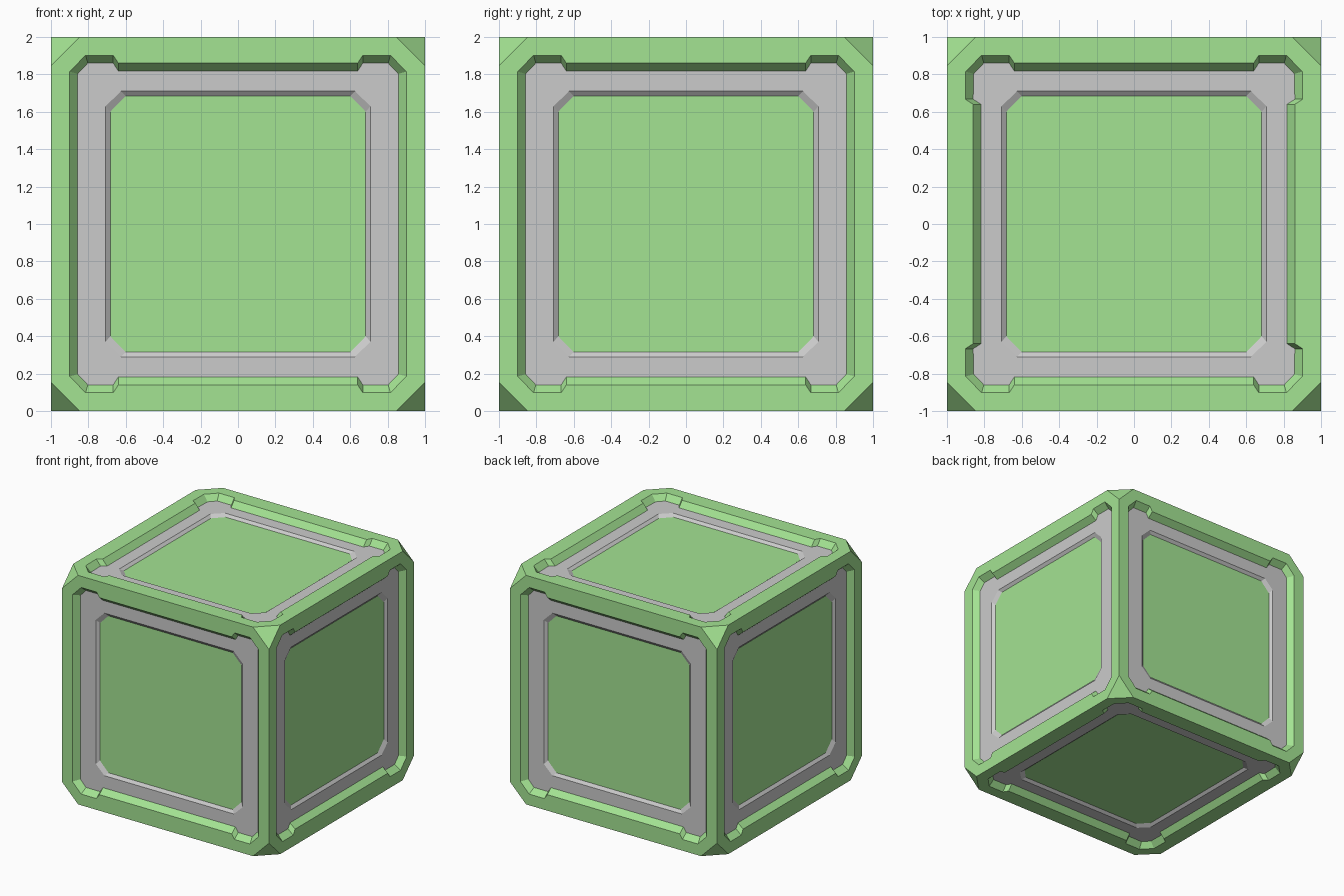
import bpy, bmesh
from math import pi
from itertools import product
from mathutils import Matrix, Vector

if "Cube" in bpy.data.objects:
    bpy.data.objects.remove(bpy.data.objects["Cube"])

CUT = 0.845     # where the corner cuts meet the cube edges
FLOOR = -0.05   # depth of the grey frames
PANEL = -0.07   # depth of the inner panels


def ring(quadrant):
    """Mirror a first-quadrant outline into a full counter-clockwise loop."""
    q, r = quadrant, quadrant[::-1]
    return (q + [(-x, y) for x, y in r] + [(-x, -y) for x, y in q]
            + [(x, -y) for x, y in r])


def verts(bm, loop, z):
    return [bm.verts.new((x, y, z)) for x, y in loop]


def bridge(bm, outer, inner):
    n = len(outer)
    for i in range(n):
        j = (i + 1) % n
        bm.faces.new((outer[i], outer[j], inner[j], inner[i]))


def fill_between(bm, outer, inner):
    """Flat face with a hole."""
    edges = []
    for loop in (outer, inner):
        for a, b in zip(loop, loop[1:] + loop[:1]):
            edges.append(bm.edges.get((a, b)) or bm.edges.new((a, b)))
    bmesh.ops.triangle_fill(bm, edges=edges, use_beauty=True, normal=(0, 0, 1))
    bm.normal_update()
    for f in bm.faces:
        if f.normal.z < 0:
            f.normal_flip()


# Outlines: the rim opening and the frame, with notches above and below;
# the top and bottom faces have notches on all four edges
open_q = [(0.9, 0.815), (0.815, 0.902), (0.667, 0.902), (0.64, 0.86)]
floor_q = [(0.857, 0.803), (0.803, 0.86), (0.667, 0.86), (0.64, 0.818)]
extra_open = [(0.86, 0.64), (0.902, 0.667)]
extra_floor = [(0.818, 0.64), (0.86, 0.667)]
edge_loop = ring([(1, CUT), (CUT, 1)])
hole_loop = ring([(0.708, 0.63), (0.625, 0.71)])
panel_loop = ring([(0.683, 0.6), (0.6, 0.685)])


def rim(bm, notched):
    top = verts(bm, ring((extra_open if notched else []) + open_q), 0)
    low = verts(bm, ring((extra_floor if notched else []) + floor_q), FLOOR)
    fill_between(bm, verts(bm, edge_loop, 0), top)
    bridge(bm, top, low)


def frame(bm, notched):
    outer = verts(bm, ring((extra_floor if notched else []) + floor_q), FLOOR)
    hole = verts(bm, hole_loop, FLOOR)
    fill_between(bm, outer, hole)
    bridge(bm, hole, verts(bm, panel_loop, PANEL))


def panel(bm, notched):
    bm.faces.new(verts(bm, panel_loop, PANEL))


def corner_cuts(bm):
    for s in product((-1, 1), repeat=3):
        pts = [Vector([s[k] * (CUT if k == i else 1) for k in range(3)])
               for i in range(3)]
        f = bm.faces.new([bm.verts.new(p) for p in pts])
        f.normal_update()
        if f.normal.dot(Vector(s)) < 0:
            f.normal_flip()


# Placement of the six faces
upright = Matrix.Rotation(pi / 2, 4, 'X')
places = [(Matrix.Rotation(k * pi / 2, 4, 'Z') @ upright, False) for k in range(4)]
places += [(Matrix.Identity(4), True), (Matrix.Rotation(pi, 4, 'X'), True)]

green = bpy.data.materials.new("green")
green.diffuse_color = (0.37, 0.77, 0.29, 1)
green.use_nodes = True
green.node_tree.nodes["Principled BSDF"].inputs["Base Color"].default_value = green.diffuse_color


def build(name, maker, material=None, extra=None):
    me = bpy.data.meshes.new(name)
    total = bmesh.new()
    for turn, notched in places:
        bm = bmesh.new()
        maker(bm, notched)
        bm.transform(turn @ Matrix.Translation((0, 0, 1)))
        tmp = bpy.data.meshes.new("tmp")
        bm.to_mesh(tmp)
        bm.free()
        total.from_mesh(tmp)
        bpy.data.meshes.remove(tmp)
    if extra:
        extra(total)
    bmesh.ops.remove_doubles(total, verts=total.verts[:], dist=0.0005)
    total.transform(Matrix.Translation((0, 0, 1)))
    total.to_mesh(me)
    total.free()
    ob = bpy.data.objects.new(name, me)
    bpy.context.collection.objects.link(ob)
    if material:
        me.materials.append(material)


build("outer_shell", rim, green, corner_cuts)   # rims, recess walls, cut corners
build("recessed_frames", frame)                 # grey frames with inner bevel
build("inner_panels", panel, green)             # flat green panels
